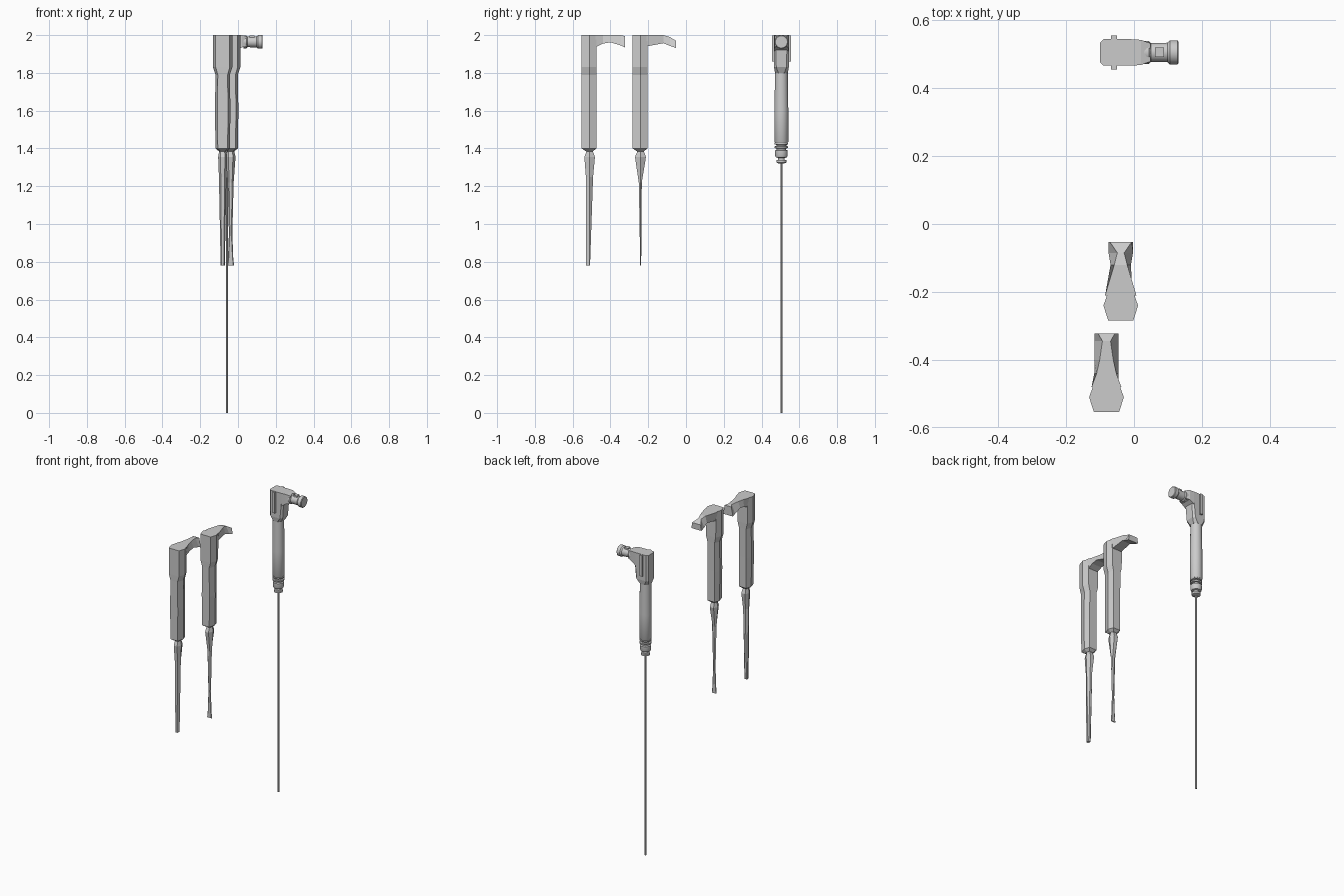
import bpy, bmesh, math
from mathutils import Vector, Matrix

if "Cube" in bpy.data.objects:
    bpy.data.objects.remove(bpy.data.objects["Cube"])


def finish(name, bm, smooth=False):
    bmesh.ops.recalc_face_normals(bm, faces=bm.faces)
    me = bpy.data.meshes.new(name)
    bm.to_mesh(me)
    bm.free()
    ob = bpy.data.objects.new(name, me)
    bpy.context.collection.objects.link(ob)
    if smooth:
        bpy.context.view_layer.objects.active = ob
        ob.select_set(True)
        bpy.ops.object.shade_smooth_by_angle(angle=math.radians(35))
        ob.select_set(False)
    return ob


def loft(name, rings, smooth=False):
    """Skin a list of equal-length point rings and cap both ends."""
    bm = bmesh.new()
    vs = [[bm.verts.new(p) for p in r] for r in rings]
    n = len(vs[0])
    for a, b in zip(vs, vs[1:]):
        for i in range(n):
            j = (i + 1) % n
            bm.faces.new((a[i], a[j], b[j], b[i]))
    bm.faces.new(vs[0])
    bm.faces.new(vs[-1])
    return finish(name, bm, smooth)


def lathe(name, origin, profile, axis='z', n=16):
    """Revolve (distance, radius) pairs about the z or x axis."""
    o = Vector(origin)
    rings = []
    for d, r in profile:
        ring = []
        for i in range(n):
            t = 2 * math.pi * (i + .5) / n
            c, s = r * math.cos(t), r * math.sin(t)
            ring.append(o + Vector((c, s, d) if axis == 'z' else (d, c, s)))
        rings.append(ring)
    return loft(name, rings, True)


def box(name, lo, hi):
    bm = bmesh.new()
    lo, hi = Vector(lo), Vector(hi)
    bmesh.ops.create_cube(bm, size=1, matrix=Matrix.Translation((lo + hi) / 2)
                          @ Matrix.Diagonal((*(hi - lo), 1)))
    return finish(name, bm)


# ---- detailed tool at the back ----
CX, CY = -0.058, 0.505
lathe("rod", (CX, CY, 0), [(0, .006), (1.34, .006)], n=10)
lathe("grip", (CX, CY, 0), [(1.43, .034), (1.435, .037), (1.60, .037), (1.83, .034)], n=20)
lathe("collar_rings", (CX, CY, 0),
      [(1.32, .012), (1.325, .027), (1.338, .027), (1.34, .018), (1.35, .018),
       (1.353, .030), (1.362, .034), (1.39, .034), (1.393, .025), (1.40, .025),
       (1.402, .036), (1.411, .036), (1.413, .027), (1.419, .027),
       (1.421, .036), (1.428, .036), (1.43, .03)], n=20)


# head: rounded box tapering into the grip
def head_ring(z, x0, x1, w, c):
    return [(x0, CY - w + c, z), (x0 + c, CY - w, z), (x1 - c, CY - w, z), (x1, CY - w + c, z),
            (x1, CY + w - c, z), (x1 - c, CY + w, z), (x0 + c, CY + w, z), (x0, CY + w - c, z)]


loft("head", [head_ring(1.80, -.092, -.024, .034, .018), head_ring(1.83, -.10, -.008, .039, .012),
              head_ring(1.93, -.10, .0, .039, .01), head_ring(2.0, -.10, .0, .039, .01)])
for s, side in ((-1, "front"), (1, "back")):
    ys = sorted((CY + s * .035, CY + s * .050))
    box(side + "_side_rib", (-.068, ys[0], 1.86), (-.05, ys[1], 1.998))


# neck wedge and round spout with flange
def quad(x, w, z0, z1):
    return [(x, CY - w, z0), (x, CY + w, z0), (x, CY + w, z1), (x, CY - w, z1)]


loft("spout_neck", [quad(-.01, .039, 1.915, 2.0), quad(.02, .037, 1.935, 2.0),
                    quad(.048, .027, 1.94, 1.993)])
lathe("spout", (0, CY, 1.964),
      [(.03, .034), (.044, .034), (.05, .028), (.098, .029), (.106, .036), (.128, .036),
       (.131, .032)], 'x', 18)
box("spout_clip", (.062, CY - .014, 1.985), (.088, CY + .014, 1.998))


# ---- two low-poly tools ----
def hexagon(cx, cy, z, f, m, b, y0, y1):
    """Six-sided plan: half widths at front, middle and back."""
    return [(cx + x, cy + y, z) for x, y in
            ((-f, y0), (f, y0), (m, 0), (b, y1), (-b, y1), (-m, 0))]


def simple_tool(tag, cx, cy, tip, spout):
    body = [(2.0, .037, .051, .038, -.044, .037), (1.83, .037, .051, .036, -.044, .037),
            (1.79, .026, .038, .026, -.043, .036), (1.60, .028, .041, .026, -.043, .035),
            (1.40, .026, .038, .026, -.042, .035), (1.385, .012, .02, .012, -.02, .018)]
    loft(tag + "_body", [hexagon(cx, cy, *s) for s in body])
    loft(tag + "_shaft", [hexagon(cx, cy, *s) for s in tip])
    rings = []
    for y, wt, zt, wb, zb in spout:
        rings.append([(cx - wb, y, zb), (cx + wb, y, zb), (cx + wt, y, zt), (cx - wt, y, zt)])
    loft(tag + "_spout", rings)


simple_tool("front_tool", -.081, -.51,
            [(1.39, .01, .018, .01, -.015, .015), (1.355, .012, .024, .014, -.028, .028),
             (1.25, .01, .02, .008, -.020, .018), (.78, .006, .011, .006, -.019, .002)],
            [(-.48, .044, 2.0, .034, 1.935), (-.44, .029, 2.0, .036, 1.955),
             (-.40, .020, 2.0, .036, 1.962), (-.345, .012, 2.0, .036, 1.945),
             (-.323, .024, 1.995, .036, 1.935)])
simple_tool("middle_tool", -.039, -.24,
            [(1.39, .01, .018, .01, -.015, .015), (1.355, .012, .026, .014, -.03, .028),
             (1.22, .008, .016, .008, -.010, .006), (.95, .004, .009, .004, -.005, .004),
             (.82, .010, .014, .010, -.004, .003), (.78, .014, .018, .014, -.003, .003)],
            [(-.21, .046, 2.0, .034, 1.94), (-.12, .019, 2.0, .030, 1.957),
             (-.085, .010, 1.99, .036, 1.943), (-.053, .032, 1.97, .036, 1.932)])
